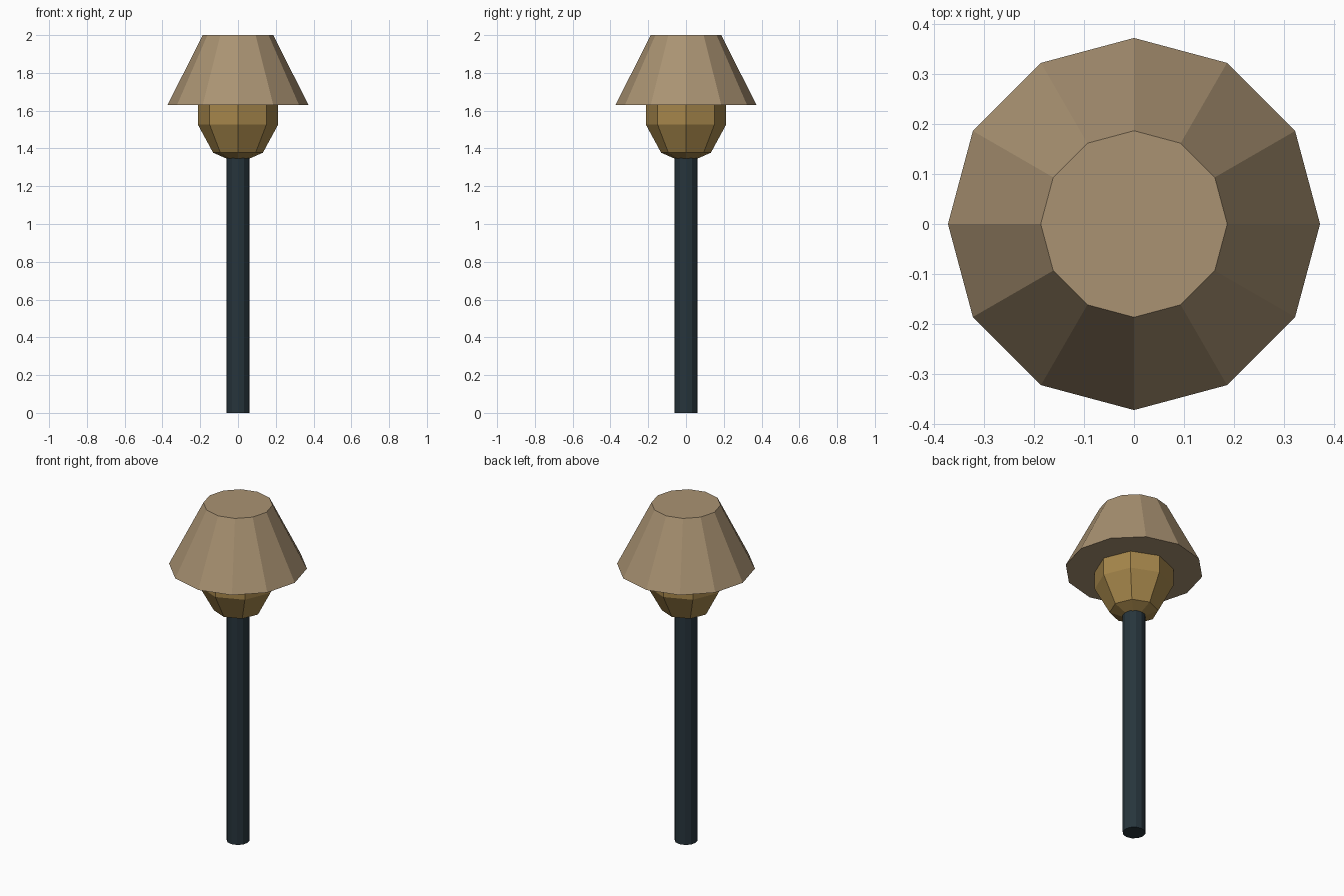
import bpy

if "Cube" in bpy.data.objects:
    bpy.data.objects.remove(bpy.data.objects["Cube"])


def finish(obj, name, color):
    obj.name = name
    mat = bpy.data.materials.new(name + "_material")
    mat.diffuse_color = (*color, 1)
    mat.use_nodes = True
    mat.node_tree.nodes["Principled BSDF"].inputs["Base Color"].default_value = mat.diffuse_color
    obj.data.materials.append(mat)


def frustum(name, r_bottom, r_top, z0, z1, color, sides=12):
    bpy.ops.mesh.primitive_cone_add(vertices=sides, radius1=r_bottom, radius2=r_top,
                                    depth=z1 - z0, location=(0, 0, (z0 + z1) / 2))
    finish(bpy.context.object, name, color)


# Straight dark post, its top hidden just inside the globe
frustum("post", 0.062, 0.062, 0, 1.36, (0.02, 0.035, 0.045))

# Faceted amber globe, stretched upright and tucked into the shade
bpy.ops.mesh.primitive_uv_sphere_add(segments=8, ring_count=5, radius=1,
                                     location=(0, 0, 1.62), scale=(0.224, 0.224, 0.30))
finish(bpy.context.object, "globe", (0.38, 0.24, 0.07))

# Closed twelve-sided shade
frustum("shade", 0.373, 0.187, 1.63, 2.0, (0.40, 0.29, 0.17))
